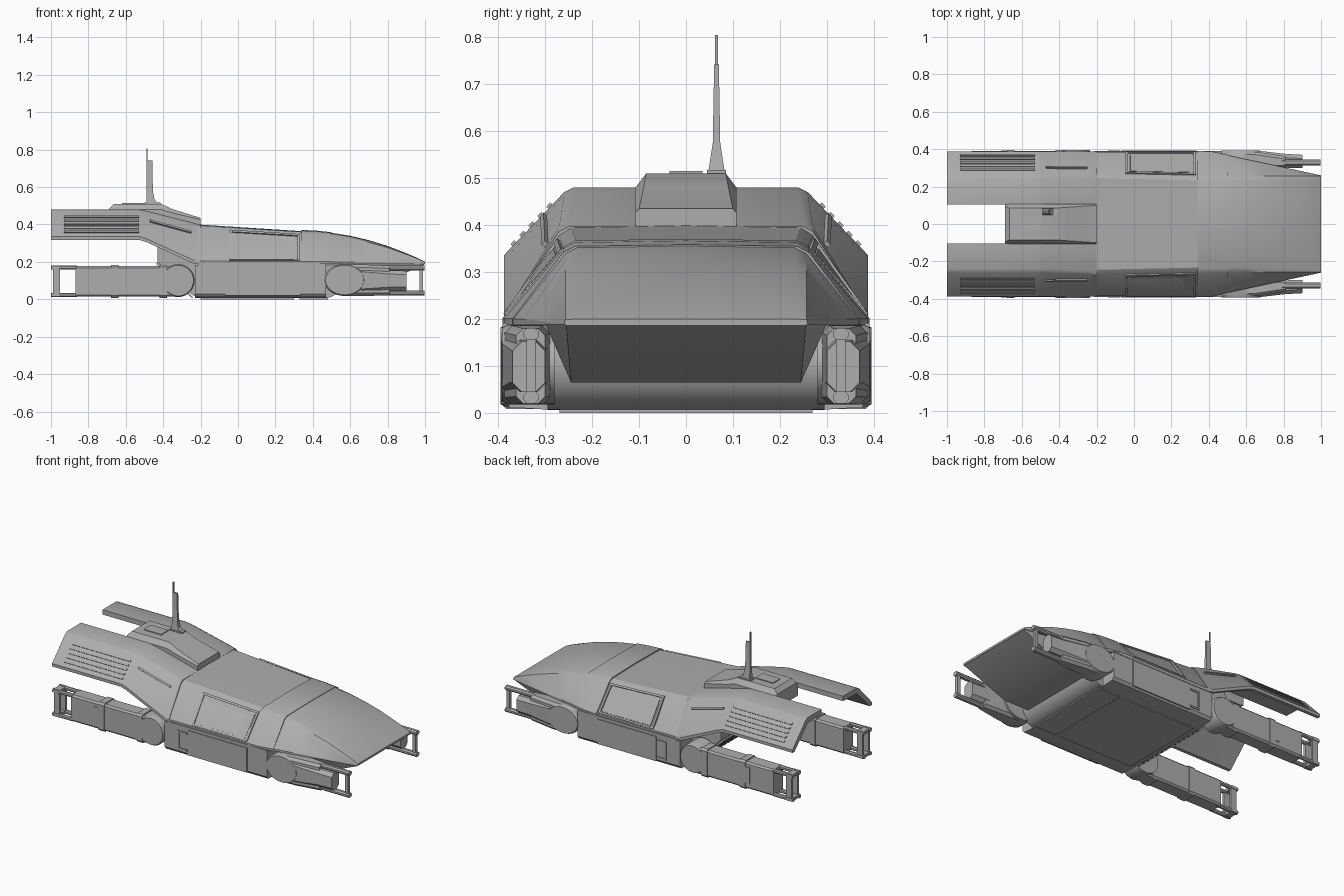
import bpy, bmesh, math
from mathutils import Vector

if "Cube" in bpy.data.objects:
    bpy.data.objects.remove(bpy.data.objects["Cube"])

grey = bpy.data.materials.new("hull_grey")
grey.diffuse_color = (0.42, 0.42, 0.42, 1)
grey.use_nodes = True
grey.node_tree.nodes["Principled BSDF"].inputs["Base Color"].default_value = grey.diffuse_color


def finish(name, bm, mirror=False, bevel=0):
    bmesh.ops.recalc_face_normals(bm, faces=bm.faces)
    me = bpy.data.meshes.new(name)
    bm.to_mesh(me)
    bm.free()
    me.materials.append(grey)
    ob = bpy.data.objects.new(name, me)
    bpy.context.collection.objects.link(ob)
    bpy.ops.object.select_all(action='DESELECT')
    ob.select_set(True)
    bpy.context.view_layer.objects.active = ob
    bpy.ops.object.shade_smooth_by_angle(angle=math.radians(28))
    if bevel:
        b = ob.modifiers.new("bevel", 'BEVEL')
        b.width, b.segments, b.limit_method = bevel, 2, 'ANGLE'
    if mirror:
        m = ob.modifiers.new("mirror", 'MIRROR')
        m.use_axis = (False, True, False)
    return ob


def loft(name, rings, **kw):
    """Skin a list of equal closed rings of 3D points and cap both ends."""
    bm = bmesh.new()
    vs = [[bm.verts.new(p) for p in r] for r in rings]
    n = len(vs[0])
    for a, b in zip(vs, vs[1:]):
        for i in range(n):
            j = (i + 1) % n
            bm.faces.new((a[i], a[j], b[j], b[i]))
    bm.faces.new(vs[0])
    bm.faces.new(vs[-1])
    return finish(name, bm, **kw)


def whole(x, half):
    """Full symmetric ring at x from right-half (y, z) points, bottom to top."""
    return [(x, y, z) for y, z in half] + [(x, -y, z) for y, z in reversed(half) if y > 0]


def box(name, x0, x1, y0, y1, z0, z1, **kw):
    return loft(name, [[(x, y0, z0), (x, y1, z0), (x, y1, z1), (x, y0, z1)] for x in (x0, x1)], **kw)


def plate(name, corners, t, **kw):
    """Thin slab raised by t on both sides of a quad."""
    c = [Vector(p) for p in corners]
    n = (c[2] - c[0]).cross(c[3] - c[1]).normalized() * t
    return loft(name, [[p - n for p in c], [p + n for p in c]], **kw)


def octagon(x, y0, y1, z0, z1, c):
    return [(x, y0 + c, z0), (x, y1 - c, z0), (x, y1, z0 + c), (x, y1, z1 - c),
            (x, y1 - c, z1), (x, y0 + c, z1), (x, y0, z1 - c), (x, y0, z0 + c)]


def pivot(name, cx, cz, rx, rz, y0, y1):
    ang = [math.tau * i / 40 for i in range(40)]
    rows = ((y0, 1), (y1 - 0.012, 1), (y1, 0.93))
    return loft(name, [[(cx + rx * k * math.cos(a), y, cz + rz * k * math.sin(a)) for a in ang]
                       for y, k in rows], mirror=True)


# Upper hull: cabin, canopy band and nose
def hull_ring(x, zt, yt, yb):
    k = (zt - 0.188) / 0.18
    return whole(x, [(yb, 0.188), (yb, 0.188 + 0.014 * k), (yt, zt - 0.014 * k),
                     (yt - 0.025, zt), (0, zt + 0.004 * k)])


loft("cabin", [hull_ring(-0.21, 0.395, 0.27, 0.386), hull_ring(0.345, 0.36, 0.258, 0.386)])


def nose_y(x):
    return 0.389 - max(0, x - 0.4) * 0.215


nose = [(0.34, 0.364), (0.42, 0.36), (0.5, 0.352), (0.6, 0.336), (0.7, 0.313),
        (0.8, 0.283), (0.9, 0.245), (0.96, 0.22), (1.0, 0.2)]
loft("canopy_band", [hull_ring(x, z + 0.003, 0.262, nose_y(x) + 0.002) for x, z in nose[:3]])
loft("nose", [hull_ring(x, z, 0.257, nose_y(x)) for x, z in nose[1:]])
loft("nose_underside", [whole(x, [(y0, z0), (y1, 0.19)]) for x, y0, z0, y1 in
                        ((0.44, 0.245, 0.065, 0.3), (0.72, 0.245, 0.065, 0.3), (0.998, 0.255, 0.186, 0.258))])

# Lower hull with rounded front and floor panels
loft("lower_hull", [whole(x, [(0.28, 0.006), (0.375, 0.012), (0.388, 0.028), (0.388, 0.184)])
                    for x in (-0.23, 0.47)])
front = [(0.46 + 0.1 * math.sin(a), 0.105 - 0.1 * math.cos(a)) for a in
         [math.pi * i / 14 for i in range(15)]]
loft("belly_front", [[(x, y, max(z, 0.006)) for x, z in front] for y in (-0.295, 0.295)])
box("floor_panel", -0.2, 0.3, -0.27, 0.27, 0, 0.01)
box("floor_front_panel", 0.33, 0.48, -0.27, 0.27, 0, 0.01)
for i, (x0, x1, y0, y1) in enumerate(((0.08, 0.1, -0.1, 0.1), (0.2, 0.22, -0.1, 0.1),
                                      (0.1, 0.2, -0.1, -0.085), (0.1, 0.2, 0.085, 0.1))):
    box(f"floor_hatch_frame_{i}", x0, x1, y0, y1, -0.0, 0.004)
box("side_sill", -0.07, 0.335, 0.386, 0.393, 0.02, 0.172, mirror=True)
box("sill_seam_rail", -0.21, 0.47, 0.38, 0.391, 0.182, 0.192, mirror=True)
box("side_vent_post", -0.14, -0.128, 0.385, 0.394, 0.04, 0.155, mirror=True)
for z in (0.04, 0.145):
    box("side_vent_edge", -0.14, -0.075, 0.385, 0.394, z, z + 0.01, mirror=True)


# Side windows on the sloped cabin walls
def wall(x, t):
    f = (x + 0.21) / 0.555
    yt, zt = 0.27 - 0.012 * f, 0.381 - 0.035 * f
    return (x, 0.386 + (yt - 0.386) * t, 0.202 + (zt - 0.202) * t)


def wall_plate(name, x0, x1, t0, t1, d):
    plate(name, [wall(x0, t0), wall(x1, t0), wall(x1, t1), wall(x0, t1)], d, mirror=True)


wall_plate("window_pane", -0.02, 0.31, 0.1, 0.88, 0.003)
for part, a in (("bottom", (-0.045, 0.33, 0.03, 0.08)), ("top", (-0.045, 0.33, 0.92, 0.98)),
                ("rear", (-0.045, -0.033, 0.03, 0.98)), ("front", (0.318, 0.33, 0.03, 0.98))):
    wall_plate("window_frame_" + part, *a, 0.008)


# Rear wings: bent thin shells
def wing_ring(x, zt, zb, yt):
    return [(x, 0.105, zt), (x, yt - 0.02, zt), (x, yt, zt - 0.01), (x, 0.388, zb + 0.018),
            (x, 0.388, zb), (x, 0.368, zb), (x, yt - 0.02, zt - 0.035), (x, 0.105, zt - 0.03)]


loft("rear_wing", [wing_ring(-1.0, 0.48, 0.318, 0.26), wing_ring(-0.53, 0.48, 0.318, 0.26),
                   wing_ring(-0.49, 0.473, 0.306, 0.26), wing_ring(-0.235, 0.408, 0.19, 0.27),
                   wing_ring(-0.2, 0.397, 0.188, 0.27)], mirror=True)


def slope(x, z):
    return (x, 0.26 + (0.47 - z) * 0.128 / 0.134, z)


for i in range(5):
    z = 0.355 + 0.02 * i
    plate("wing_louvre", [slope(-0.93, z), slope(-0.53, z), slope(-0.53, z + 0.009),
                          slope(-0.93, z + 0.009)], 0.006, mirror=True)
plate("wing_groove_strip", [(-0.47, 0.3, 0.424), (-0.25, 0.297, 0.364), (-0.25, 0.304, 0.355),
                            (-0.47, 0.307, 0.415)], 0.005, mirror=True)

# Rear body wedge between the wings, with cooling ribs underneath
wedge = [(-0.2, 0.01), (-0.24, 0.02), (-0.43, 0.2), (-0.43, 0.28), (-0.38, 0.4), (-0.2, 0.385)]
loft("rear_body", [[(x, y, z) for x, z in wedge] for y in (-0.27, 0.27)])
for i in range(14):
    y = -0.247 + 0.038 * i
    loft("cooling_rib", [[(x, yy, z) for x, z in ((-0.24, 0.01), (-0.25, 0.01), (-0.438, 0.19), (-0.43, 0.2))]
                         for yy in (y - 0.008, y + 0.008)])

# Equipment housing on the rear deck
deck = [(-0.69, 0.4, 0.485, 0.095), (-0.665, 0.395, 0.51, 0.085), (-0.41, 0.395, 0.51, 0.085),
        (-0.35, 0.395, 0.482, 0.09), (-0.2, 0.385, 0.435, 0.1)]
loft("equipment_housing", [whole(x, [(0.108, zb), (0.108, (zb + zt * 2) / 3 + 0.008), (y, zt)])
                           for x, zb, zt, y in deck])
box("housing_lid", -0.62, -0.5, -0.035, 0.035, 0.505, 0.515)

# Antenna
box("antenna_foot", -0.5, -0.415, 0.045, 0.085, 0.505, 0.518)
loft("antenna_mast", [[(x0, 0.065 - w, z), (x1, 0.065 - w, z), (x1, 0.065 + w, z), (x0, 0.065 + w, z)]
                      for z, x0, x1, w in ((0.51, -0.49, -0.425, 0.018), (0.53, -0.49, -0.445, 0.015),
                                           (0.575, -0.49, -0.455, 0.008), (0.742, -0.488, -0.458, 0.005))])
box("antenna_tip", -0.49, -0.483, 0.062, 0.068, 0.73, 0.805)

# Rear arms: pivot, beam, bands and fork
pivot("rear_pivot", -0.32, 0.1, 0.088, 0.088, 0.28, 0.395)
loft("rear_arm", [octagon(x, 0.295, 0.39, 0.014, 0.178, 0.01) for x in (-0.87, -0.32)], mirror=True)
for x in (-0.66, -0.4):
    loft("rear_arm_band", [octagon(x + d, 0.29, 0.395, 0.008, 0.184, 0.012) for d in (-0.02, 0.02)], mirror=True)
box("rear_arm_panel", -0.71, -0.67, 0.38, 0.394, 0.05, 0.15, mirror=True)
for z in (0.158, 0.012):
    for y in (0.305, 0.365):
        loft("rear_fork_rail", [octagon(x, y, y + 0.022, z, z + 0.022, 0.006) for x in (-1.0, -0.86)],
             mirror=True)
    box("rear_fork_bridge", -0.995, -0.955, 0.305, 0.387, z + 0.002, z + 0.02, mirror=True)
for y in (0.308, 0.369):
    box("rear_fork_post", -0.99, -0.952, y, y + 0.015, 0.02, 0.17, mirror=True)

# Front arms: pivot, tapering pod and fork
pivot("front_pivot", 0.57, 0.103, 0.11, 0.085, 0.28, 0.392)
loft("front_arm", [octagon(*a, 0.015) for a in ((0.57, 0.29, 0.39, 0.018, 0.186),
                   (0.66, 0.29, 0.385, 0.018, 0.186), (0.81, 0.3, 0.362, 0.02, 0.18))], mirror=True)
loft("front_pod", [octagon(*a, 0.02) for a in ((0.66, 0.295, 0.392, 0.035, 0.168),
                   (0.81, 0.298, 0.375, 0.045, 0.155), (0.9, 0.3, 0.37, 0.045, 0.152))], mirror=True)
for z in (0.155, 0.02):
    loft("front_fork_rail", [octagon(x, 0.314, 0.346, z, z + 0.026, 0.008) for x in (0.79, 0.998)], mirror=True)
box("front_fork_post", 0.97, 0.99, 0.32, 0.34, 0.03, 0.17, mirror=True)
